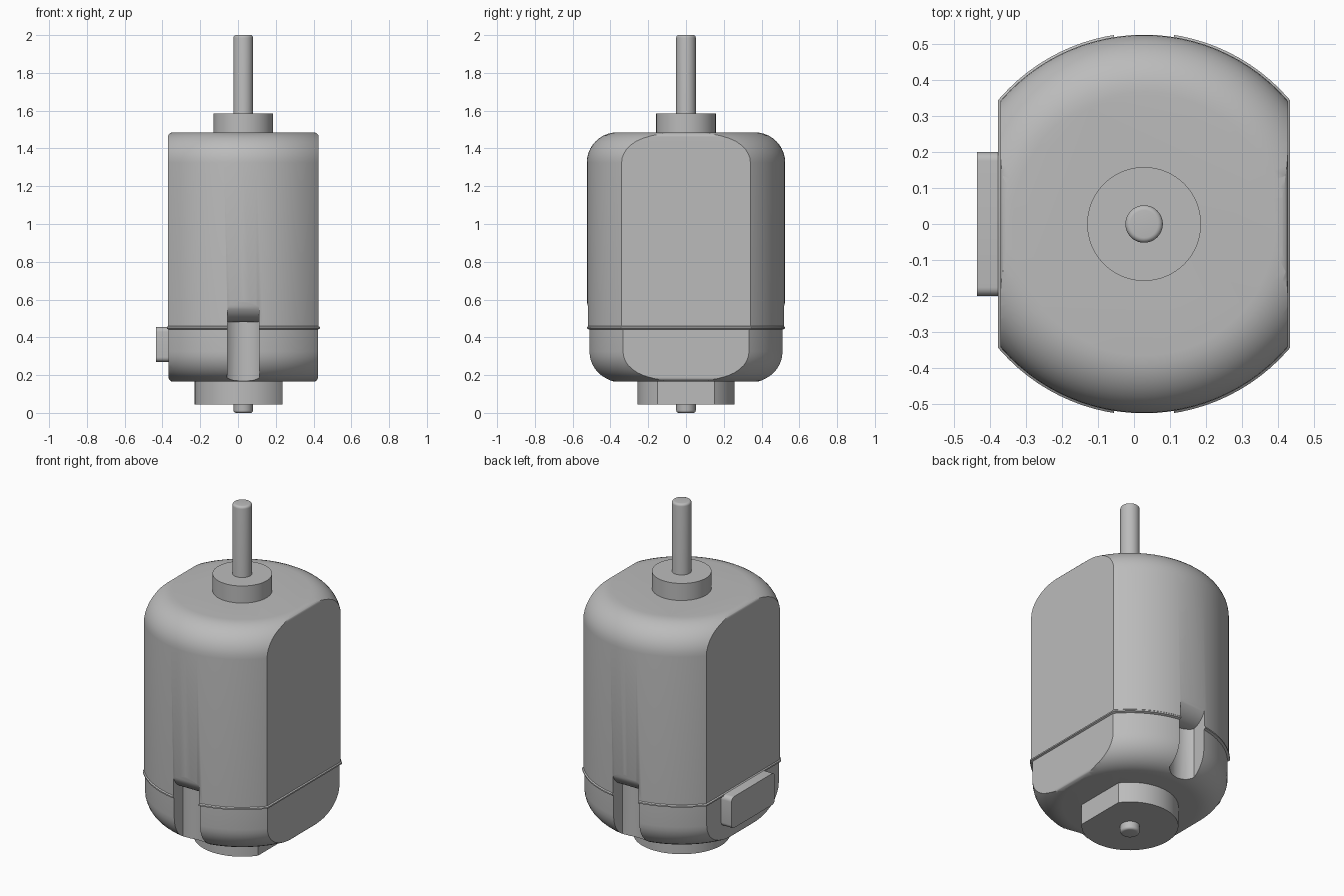
import bpy, bmesh
from math import sin, cos, pi, radians

if "Cube" in bpy.data.objects:
    bpy.data.objects.remove(bpy.data.objects["Cube"], do_unlink=True)

CX = 0.028          # axis of the motor
RES = 96            # sides of the large round surfaces

grey = bpy.data.materials.new("plain grey")
grey.use_nodes = True
grey.diffuse_color = (0.5, 0.5, 0.5, 1)
grey.node_tree.nodes["Principled BSDF"].inputs["Base Color"].default_value = (0.5, 0.5, 0.5, 1)


def make(name, bm):
    bmesh.ops.recalc_face_normals(bm, faces=bm.faces)
    mesh = bpy.data.meshes.new(name)
    bm.to_mesh(mesh)
    bm.free()
    mesh.materials.append(grey)
    ob = bpy.data.objects.new(name, mesh)
    bpy.context.collection.objects.link(ob)
    return ob


def arc(u, v, r, start, end, n=10):
    steps = [radians(start + (end - start) * i / n) for i in range(n + 1)]
    return [(u + r * cos(a), v + r * sin(a)) for a in steps]


def lathe(name, profile, sides=RES):
    """Spin an (r, z) profile, running from bottom to top, and cap both ends."""
    bm = bmesh.new()
    rings = [[bm.verts.new((CX + r * cos(2 * pi * i / sides), r * sin(2 * pi * i / sides), z))
              for i in range(sides)] for r, z in profile]
    for a, b in zip(rings, rings[1:]):
        for i in range(sides):
            j = (i + 1) % sides
            bm.faces.new((a[i], a[j], b[j], b[i]))
    bm.faces.new(rings[0])
    bm.faces.new(rings[-1])
    return make(name, bm)


def prism(name, outline, place, low, high):
    """Extrude a 2D outline; place(u, v, d) maps it to space at depth d."""
    bm = bmesh.new()
    a, b = [[bm.verts.new(place(u, v, d)) for u, v in outline] for d in (low, high)]
    bm.faces.new(a)
    bm.faces.new(b)
    for i in range(len(a)):
        j = (i + 1) % len(a)
        bm.faces.new((a[i], a[j], b[j], b[i]))
    return make(name, bm)


def combine(ob, tool, operation):
    mod = ob.modifiers.new("cut", 'BOOLEAN')
    mod.operation, mod.object, mod.solver = operation, tool, 'EXACT'
    bpy.context.view_layer.objects.active = ob
    bpy.ops.object.modifier_apply(modifier=mod.name)
    bpy.data.objects.remove(tool, do_unlink=True)


def smooth(ob, angle=30):
    bpy.ops.object.select_all(action='DESELECT')
    ob.select_set(True)
    bpy.context.view_layer.objects.active = ob
    bpy.ops.object.shade_smooth_by_angle(angle=radians(angle))


def side_profile(r_low, r_high, fillet):
    """Rounded side with a thin seam bead between end cap and can."""
    bottom, top, seam = 0.165, 1.485, 0.45
    return (arc(r_low - fillet, bottom + fillet, fillet, -90, 0)
            + [(r_low, seam - 0.009), (r_high + 0.006, seam - 0.004),
               (r_high + 0.006, seam + 0.004), (r_high, seam + 0.009)]
            + arc(r_high - fillet, top - fillet, fillet, 0, 90))


# Motor can: a rounded drum trimmed by a slab with two flat sides
can = lathe("motor_can", side_profile(0.518, 0.525, 0.16))
half = side_profile(0.396, 0.399, 0.025)
slab = prism("slab", half + [(-u, v) for u, v in reversed(half)],
             lambda u, v, d: (CX + u, d, v), -0.8, 0.8)
combine(can, slab, 'INTERSECT')

# Vent slots at front and back: hollow floor, rounded lip at the top
for s in (-1, 1):
    floor = arc(0, 0.505, 0.115, -138, -42) + [(0.0775, 0.8), (-0.0775, 0.8)]
    slot = prism("slot", floor, lambda u, v, d: (CX + u, s * v, d), -0.1, 0.9)
    lip = [(0.2, -0.05), (0.2, 0.48)] + arc(0.4, 0.606, 0.126, -90, 0) + [(0.7, 0.606), (0.7, -0.05)]
    limit = prism("limit", lip, lambda u, v, d: (d, s * u, v), -0.4, 0.4)
    combine(slot, limit, 'INTERSECT')
    combine(can, slot, 'DIFFERENCE')
smooth(can)

# Bearing collars: plain ring on top, ring with one flat below
smooth(lathe("top_collar", [(0.158, 1.46), (0.158, 1.585)], 64))
ring = [(u, v) for u, v in arc(0, 0, 0.257, 36, 324, 64)]
smooth(prism("bottom_collar", ring, lambda u, v, d: (CX + u, v, d), 0.045, 0.19))

# Shaft through the whole motor, with rounded ends
R, E = 0.052, 0.014
smooth(lathe("shaft", arc(R - E, E, E, -90, 0, 5) + arc(R - E, 2 - E, E, 0, 90, 5), 48), 40)

# Terminal tab on the flat right side
outline = []
for k, (y, z) in enumerate([(1, 1), (-1, 1), (-1, -1), (1, -1)]):
    outline += arc(y * 0.175, 0.362 + z * 0.067, 0.025, 90 * k, 90 * k + 90, 6)
smooth(prism("terminal_tab", outline, lambda u, v, d: (d, u, v), -0.435, -0.35))
